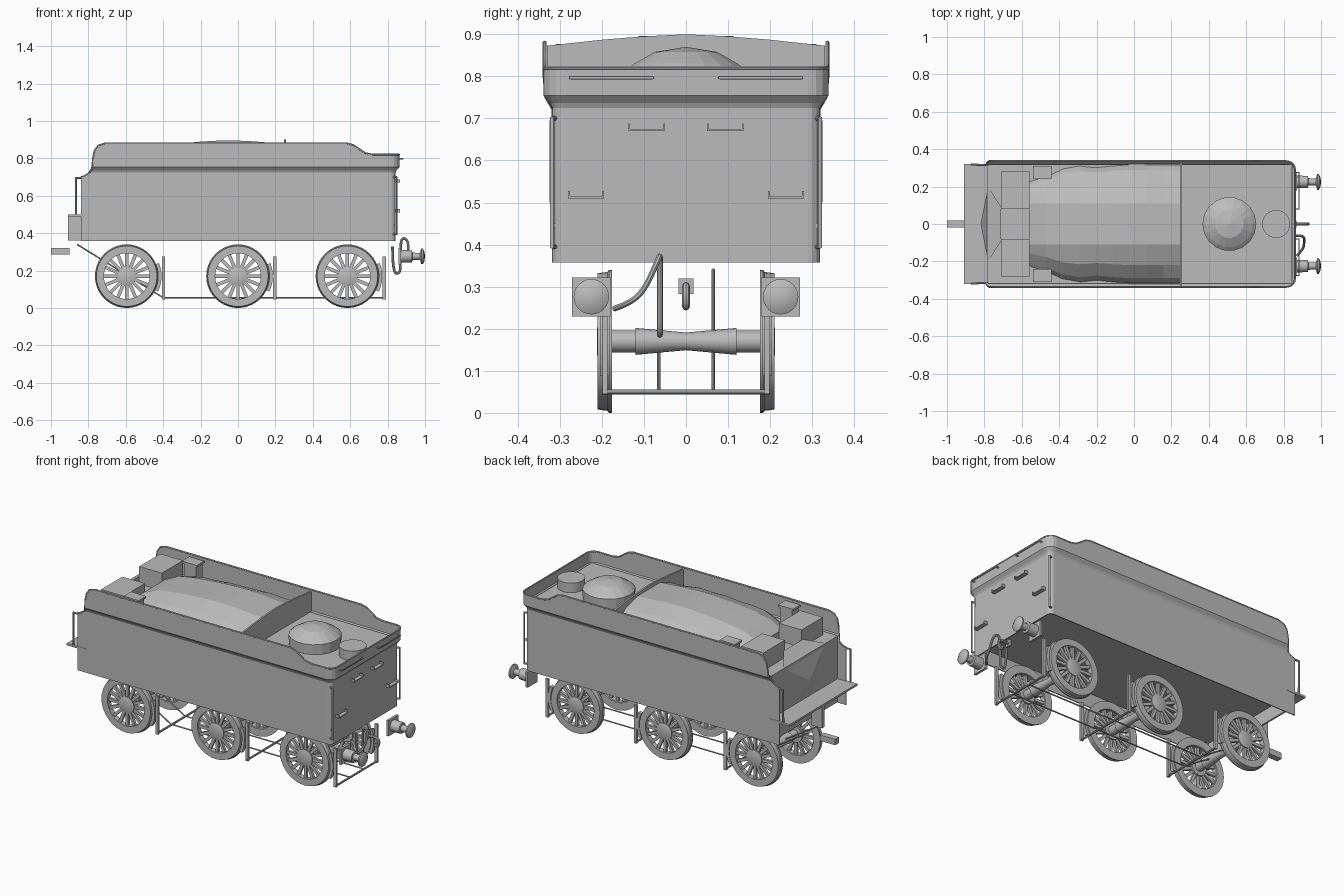
import bpy, bmesh, math, random
from mathutils import Matrix, Vector

if "Cube" in bpy.data.objects:
    bpy.data.objects.remove(bpy.data.objects["Cube"])

random.seed(4)
grey = bpy.data.materials.new("plain_grey")
grey.diffuse_color = (0.5, 0.5, 0.5, 1)
grey.use_nodes = True
grey.node_tree.nodes["Principled BSDF"].inputs["Base Color"].default_value = grey.diffuse_color


def finish(name, bm, smooth=False):
    bmesh.ops.recalc_face_normals(bm, faces=bm.faces)
    me = bpy.data.meshes.new(name)
    bm.to_mesh(me)
    bm.free()
    return add(name, me, smooth)


def add(name, me, smooth=False):
    me.materials.clear()
    me.materials.append(grey)
    ob = bpy.data.objects.new(name, me)
    bpy.context.collection.objects.link(ob)
    if smooth:
        bpy.ops.object.select_all(action='DESELECT')
        ob.select_set(True)
        bpy.context.view_layer.objects.active = ob
        bpy.ops.object.shade_smooth_by_angle(angle=math.radians(35))
    return ob


def add_box(bm, lo, hi, m=Matrix()):
    lo, hi = Vector(lo), Vector(hi)
    s = Matrix.Diagonal((*(hi - lo), 1))
    bmesh.ops.create_cube(bm, size=1, matrix=m @ Matrix.Translation((lo + hi) / 2) @ s)


def box(name, lo, hi):
    bm = bmesh.new()
    add_box(bm, lo, hi)
    return finish(name, bm)


def lathe(name, prof, loc, axis='Z', seg=16, closed=False, smooth=False):
    """Revolve (radius, height) pairs around an axis."""
    bm = bmesh.new()
    vs = [bm.verts.new((r, 0, h)) for r, h in prof]
    es = [bm.edges.new(p) for p in zip(vs, vs[1:])]
    if closed:
        es.append(bm.edges.new((vs[-1], vs[0])))
    bmesh.ops.spin(bm, geom=vs + es, cent=(0, 0, 0), axis=(0, 0, 1), angle=2 * math.pi, steps=seg)
    bmesh.ops.remove_doubles(bm, verts=bm.verts, dist=1e-5)
    rot = {'Z': Matrix(), 'X': Matrix.Rotation(math.pi / 2, 4, 'Y'),
           'Y': Matrix.Rotation(-math.pi / 2, 4, 'X')}[axis]
    bm.transform(Matrix.Translation(loc) @ rot)
    return finish(name, bm, smooth)


def rod(name, pts, r, curved=False, res=2):
    cu = bpy.data.curves.new(name, 'CURVE')
    cu.dimensions = '3D'
    cu.bevel_depth, cu.bevel_resolution, cu.use_fill_caps = r, res, True
    cu.resolution_u = 5
    sp = cu.splines.new('NURBS' if curved else 'POLY')
    sp.points.add(len(pts) - 1)
    for p, c in zip(sp.points, pts):
        p.co = (*c, 1)
    if curved:
        sp.order_u, sp.use_endpoint_u = 3, True
    tmp = bpy.data.objects.new(name + "_curve", cu)
    bpy.context.collection.objects.link(tmp)
    me = bpy.data.meshes.new_from_object(tmp.evaluated_get(bpy.context.evaluated_depsgraph_get()))
    bpy.data.objects.remove(tmp)
    return add(name, me, True)


# --- flared tank shell: plan path lofted through height levels, scalloped top
TOP = [(-.84, .70), (-.82, .705), (-.795, .722), (-.78, .75), (-.775, .80), (-.767, .84), (-.748, .868),
       (-.71, .88), (.58, .88), (.615, .872), (.65, .848), (.68, .828), (.72, .82)]
half = [(x, .315, z, 0, 1) for x, z in TOP]
for i in range(5):
    a = math.radians(90 - 22.5 * i)
    half.append((.815 + .025 * math.cos(a), .29 + .025 * math.sin(a), .82, math.cos(a), math.sin(a)))
path = half + [(x, -y, z, nx, -ny) for x, y, z, nx, ny in reversed(half)]
LEVELS = [(.357, 0), (.725, 0), (.738, .006), (.755, .021), (.9, .021)]


def flare(z):
    for (z0, o0), (z1, o1) in zip(LEVELS, LEVELS[1:]):
        if z <= z1:
            return o0 + (o1 - o0) * (z - z0) / (z1 - z0)
    return LEVELS[-1][1]


bm = bmesh.new()
cols, rim = [], []
for x, y, top, nx, ny in path:
    col = []
    for z, _ in LEVELS:
        z = min(z, top)
        o = flare(z)
        col.append(bm.verts.new((x + o * nx, y + o * ny, z)))
    cols.append(col)
    rim.append(tuple(col[-1].co))
for a, b in zip(cols, cols[1:]):
    for k in range(len(LEVELS) - 1):
        bm.faces.new((a[k], a[k + 1], b[k + 1], b[k]))
bmesh.ops.dissolve_degenerate(bm, dist=1e-5, edges=bm.edges)
bmesh.ops.remove_doubles(bm, verts=bm.verts, dist=1e-5)
shell = finish("tank_shell", bm)
mod = shell.modifiers.new("thickness", 'SOLIDIFY')
mod.thickness, mod.offset = .006, 0
rod("rim_bead", rim, .005)

# --- raised floor, decks and front wall
box("tank_floor", (-.78, -.312, .44), (.835, .312, .45))
box("tank_deck", (-.78, -.318, .745), (.845, .318, .755))
box("front_wall", (-.785, -.313, .36), (-.775, .313, .755))
box("footplate", (-.91, -.32, .488), (-.78, .32, .5))
box("footplate_bracket", (-.91, -.012, .36), (-.84, .012, .49))
box("drawbar", (-1, -.018, .285), (-.9, .018, .32))

# --- shovelling chute: tapered wedge on the front wall
bm = bmesh.new()
for p in [(-.78, -.2, .755), (-.78, .2, .755), (-.71, -.09, .80), (-.71, .09, .80),
          (-.82, 0, .62), (-.78, -.09, .5), (-.78, .09, .5)]:
    bm.verts.new(p)
bmesh.ops.convex_hull(bm, input=bm.verts)
finish("coal_chute", bm)

# --- bulkhead with a curved top
bm = bmesh.new()
arc = [(-.31, .875), (-.2, .887), (-.1, .895), (0, .9), (.1, .895), (.2, .887), (.31, .875)]
f = bm.faces.new([bm.verts.new((.246, y, z)) for y, z in [(-.33, .755)] + [(-.33, .873)] + arc + [(.33, .873), (.33, .755)]])
ext = bmesh.ops.extrude_face_region(bm, geom=[f])
bmesh.ops.translate(bm, vec=(.01, 0, 0), verts=[v for v in ext['geom'] if isinstance(v, bmesh.types.BMVert)])
finish("bulkhead", bm)

# --- coal heap: rounded, uneven grid that narrows towards the front
bm = bmesh.new()
SECTION = [(-.32, .75), (-.29, .79), (-.22, .845), (-.11, .885), (.11, .885), (.22, .845), (.29, .79), (.32, .75)]
WIDTH = (.72, .8, .93, .98, .95, .98, 1, 1, 1, 1)
CREST = (.45, .78, .9, .97, 1.03, 1.07, 1.08, 1.05, 1, .95)
rows = []
for i in range(10):
    x = -.56 + .806 * i / 9
    rows.append([bm.verts.new((x, y * (WIDTH[i] if abs(y) > .15 else 1),
                               .75 + (z - .75) * CREST[i] + random.uniform(-.008, .008) * (.2 < abs(y) < .3)))
                 for y, z in SECTION])
for a, b in zip(rows, rows[1:]):
    for k in range(len(SECTION) - 1):
        bm.faces.new((a[k], b[k], b[k + 1], a[k + 1]))
bm.faces.new(rows[0])
finish("coal_heap", bm)

# --- water dome and filler
lathe("water_dome", [(.142, .75), (.144, .815), (.125, .83), (.075, .858), (0, .87)], (.51, 0, 0), seg=18)
lathe("water_filler", [(.075, .75), (.075, .812), (0, .812)], (.76, 0, 0), seg=24, smooth=True)

# --- wheelsets
for n, x in enumerate((-.595, 0, .585)):
    lathe(f"axle_{n}", [(0, -.2), (.026, -.2), (.026, -.12), (.032, -.12), (.021, 0), (.032, .12), (.026, .12),
                        (.026, .2), (0, .2)], (x, 0, .17), 'Y', 16, smooth=True)
    for s in (-1, 1):
        ring = [(.122, .18), (.122, .21), (.162, .21), (.165, .187), (.17, .183), (.17, .176), (.125, .176)]
        lathe(f"wheel_rim_{n}_{s}", [(r, s * h) for r, h in ring], (x, 0, .17), 'Y', 40, True, True)
        lathe(f"wheel_hub_{n}_{s}", [(0, s * .176), (.05, s * .176), (.05, s * .206), (.03, s * .212), (0, s * .212)],
              (x, 0, .17), 'Y', 20, smooth=True)
        bm = bmesh.new()
        for k in range(16):
            m = Matrix.Translation((x, s * .193, .17)) @ Matrix.Rotation(k * math.pi / 8, 4, 'Y')
            add_box(bm, (.035, -.008, -.009), (.127, .008, .009), m)
        finish(f"wheel_spokes_{n}_{s}", bm)
        # brake shoe and hanger behind each wheel
        bm = bmesh.new()
        for k in range(-3, 3):
            m = Matrix.Translation((x, s * .193, .17)) @ Matrix.Rotation(-math.radians(k * 8 + 2), 4, 'Y')
            add_box(bm, (.168, -.011, -.013), (.186, .011, .013), m)
        finish(f"brake_shoe_{n}_{s}", bm)
        box(f"brake_hanger_{n}_{s}", (x + .188, s * .193 - .006, .045), (x + .206, s * .193 + .006, .275))
    rod(f"brake_beam_{n}", [(x + .197, -.2, .05), (x + .197, .2, .05)], .006)

for s in (-1, 1):
    y = s * .065
    rod(f"brake_pull_rod_{s}", [(.78, y, .055), (-.4, y, .055), (-.86, y, .34)], .004)
    # front lockers and tool boxes
    box(f"locker_{s}", (-.71, min(s * .08, s * .28), .75), (-.56, max(s * .08, s * .28), .86))
    box(f"tool_box_{s}", (-.53, s * .275 - .03, .75), (-.45, s * .275 + .03, .868))
    box(f"tool_box_lid_{s}", (-.54, s * .275 - .035, .865), (-.44, s * .275 + .035, .877))
    # handrails
    rod(f"front_handrail_{s}", [(-.835, s * .318, .695), (-.866, s * .318, .695), (-.866, s * .318, .5)], .006)
    rod(f"rear_corner_rail_{s}", [(.83, s * .31, .70), (.848, s * .318, .70), (.848, s * .318, .395), (.83, s * .31, .395)], .006)
    rod(f"rear_top_rail_{s}", [(.86, s * .08, .797), (.882, s * .08, .797), (.882, s * .275, .797), (.86, s * .275, .797)], .004)
    # rear steps with raised ends
    for nm, a, b, z in (("upper", .05, .137, .67), ("lower", .195, .28, .51)):
        bm = bmesh.new()
        lo, hi = sorted((s * a, s * b))
        add_box(bm, (.838, lo, z), (.866, hi, z + .005))
        for e in (lo, hi - .004):
            add_box(bm, (.838, e, z), (.866, e + .004, z + .018))
        finish(f"{nm}_step_{s}", bm)
    # buffers
    y = s * .225
    box(f"buffer_plate_{s}", (.858, y - .046, .229), (.872, y + .046, .322))
    lathe(f"buffer_{s}", [(.034, .87), (.032, .93), (.02, .932), (.018, .972), (.042, .98), (.042, .988), (.025, .997), (0, 1)],
          (0, y, .276), 'X', 24, smooth=True)

# --- coupling hook and brake hose
box("hook_plate", (.858, -.018, .283), (.868, .018, .32))
rod("coupling_hook", [(.865, 0, .30), (.91, 0, .305), (.932, 0, .29), (.93, 0, .255), (.905, 0, .25), (.905, 0, .27)], .009, True)
rod("brake_hose", [(.826, -.062, .33), (.826, -.062, .185), (.868, -.062, .185), (.868, -.062, .25), (.87, -.062, .365),
                   (.89, -.062, .375), (.91, -.07, .355), (.91, -.10, .29), (.905, -.135, .26), (.87, -.17, .248)],
    .007, True)
